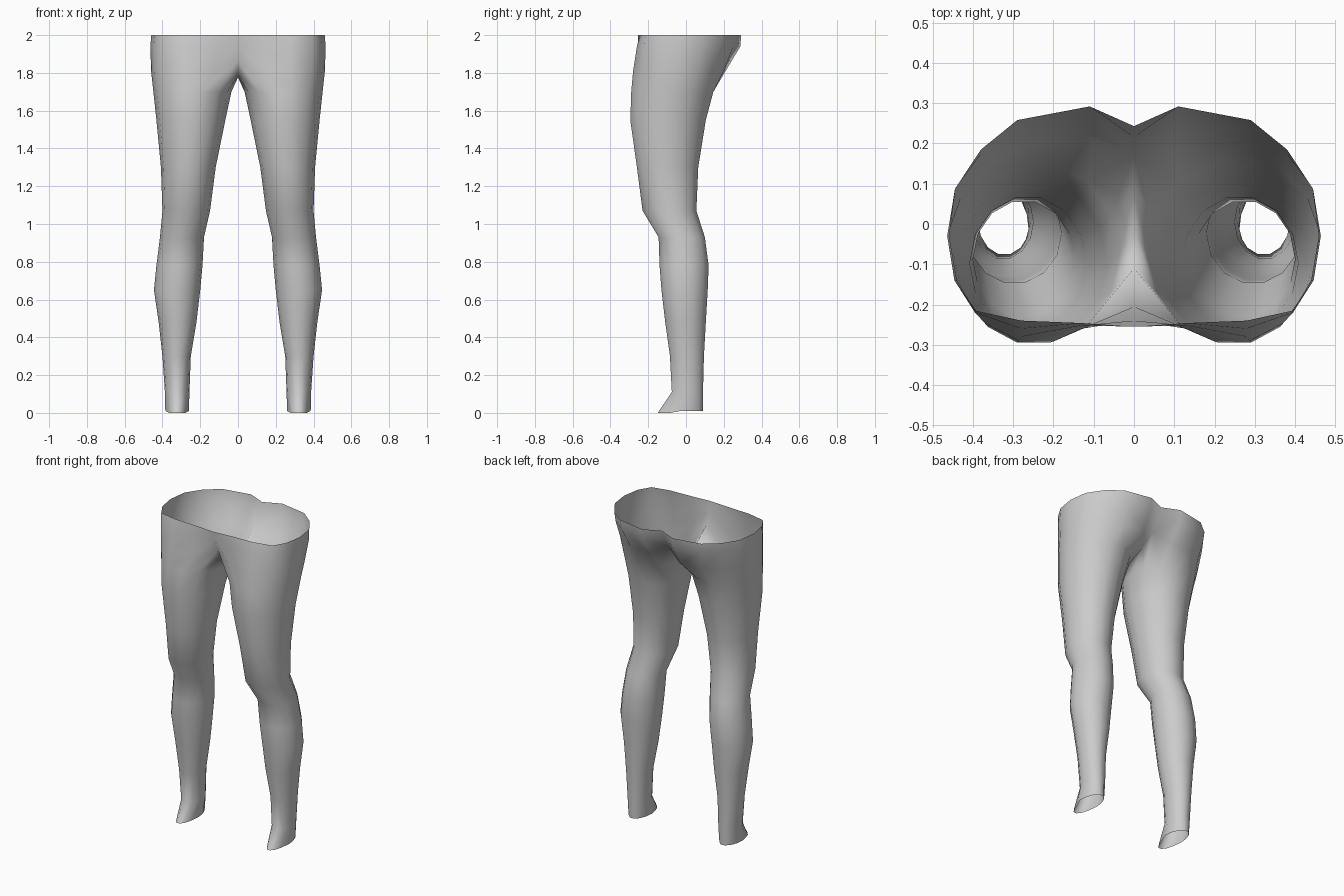
import bpy
import bmesh
from math import cos, sin, radians

if "Cube" in bpy.data.objects:
    bpy.data.objects.remove(bpy.data.objects["Cube"], do_unlink=True)

SIDES = 14      # points around each leg
OPEN = 11       # points of a ring that continue up into the hips

# Leg sections: height, inner x, outer x, front y, back y
LEG = [
    (0.11, 0.257, 0.387, -0.075, 0.09),
    (0.30, 0.25, 0.40, -0.085, 0.095),
    (0.48, 0.22, 0.42, -0.11, 0.105),
    (0.65, 0.20, 0.445, -0.13, 0.115),
    (0.78, 0.188, 0.432, -0.14, 0.12),
    (0.93, 0.18, 0.413, -0.145, 0.10),
    (1.07, 0.148, 0.40, -0.23, 0.055),
    (1.30, 0.118, 0.408, -0.26, 0.065),
    (1.55, 0.067, 0.432, -0.295, 0.105),
    (1.70, 0.035, 0.448, -0.29, 0.145),
]

# Hip outlines from the back centre round the outside to the front centre
CROTCH = [(0, .17), (.10, .21), (.25, .20), (.36, .145), (.43, .065), (.46, -.03),
          (.445, -.14), (.39, -.225), (.28, -.28), (.13, -.26), (0, -.205)]
HIPS = [(0, .215), (.11, .288), (.285, .25), (.375, .18), (.445, .085), (.464, -.03),
        (.446, -.14), (.395, -.22), (.28, -.26), (.13, -.252), (0, -.24)]
WAIST = [(0, .243), (.11, .292), (.29, .258), (.38, .185), (.443, .09), (.459, -.03),
         (.44, -.14), (.395, -.215), (.28, -.24), (.13, -.246), (0, -.255)]
# Seam between the legs, front to back: y, z
SEAM = [(-.11, 1.79), (-.02, 1.775), (.08, 1.80)]


def leg_ring(z, inner, outer, front, back):
    """Oval section whose first point is at the inner back."""
    cx, cy = (inner + outer) / 2, (front + back) / 2
    rx, ry = (outer - inner) / 2, (back - front) / 2 * 1.025
    angles = [radians(180 - 360 / SIDES * (i + 2)) for i in range(SIDES)]
    return [(cx + rx * cos(a), cy + ry * sin(a), z) for a in angles]


def hem_ring():
    """Bottom opening, with the front drawn out into a narrow tongue."""
    ring = []
    for x, y, _ in leg_ring(0, 0.26, 0.385, -0.15, 0.09):
        pinch = 0.75 if y < -0.08 else 1.0
        ring.append((0.322 + (x - 0.322) * pinch, y, 0.01 if y > -0.08 else 0))
    return ring


def crotch_ring():
    ring = [(x, y, 1.865 if x == 0 else 1.81) for x, y in CROTCH]
    return ring + [(0, y, z) for y, z in SEAM]


bm = bmesh.new()


def add_ring(points):
    return [bm.verts.new(p) for p in points]


def bridge(low, high, count):
    """Quads between two rings, over the first count segments."""
    for i in range(count):
        j = (i + 1) % len(low)
        bm.faces.new((low[i], high[i], high[j], low[j]))


# Leg, from hem to crotch
rings = [add_ring(hem_ring())]
rings += [add_ring(leg_ring(*section)) for section in LEG]
rings.append(add_ring(crotch_ring()))
for low, high in zip(rings, rings[1:]):
    bridge(low, high, SIDES)

# Hips, open at the waist
hips = add_ring([(x, y, 1.94) for x, y in HIPS])
waist = add_ring([(x, y, 2) for x, y in WAIST])
bridge(rings[-1][:OPEN], hips, OPEN - 1)
bridge(hips, waist, OPEN - 1)

# Smooth shading with normals facing out
for face in bm.faces:
    face.smooth = True
bm.normal_update()
outer_face = max(bm.faces, key=lambda f: f.calc_center_median().x)
if outer_face.normal.x < 0:
    bmesh.ops.reverse_faces(bm, faces=bm.faces[:])

mesh = bpy.data.meshes.new("legs_and_hips")
bm.to_mesh(mesh)
bm.free()
body = bpy.data.objects.new("legs_and_hips", mesh)
bpy.context.collection.objects.link(body)

# Other half
mirror = body.modifiers.new("mirror", "MIRROR")
mirror.use_axis[0] = True
mirror.use_mirror_merge = True
mirror.merge_threshold = 0.001

# Plain grey
grey = bpy.data.materials.new("light_grey")
grey.use_nodes = True
color = (0.6, 0.6, 0.6, 1)
grey.diffuse_color = color
grey.node_tree.nodes["Principled BSDF"].inputs["Base Color"].default_value = color
mesh.materials.append(grey)
